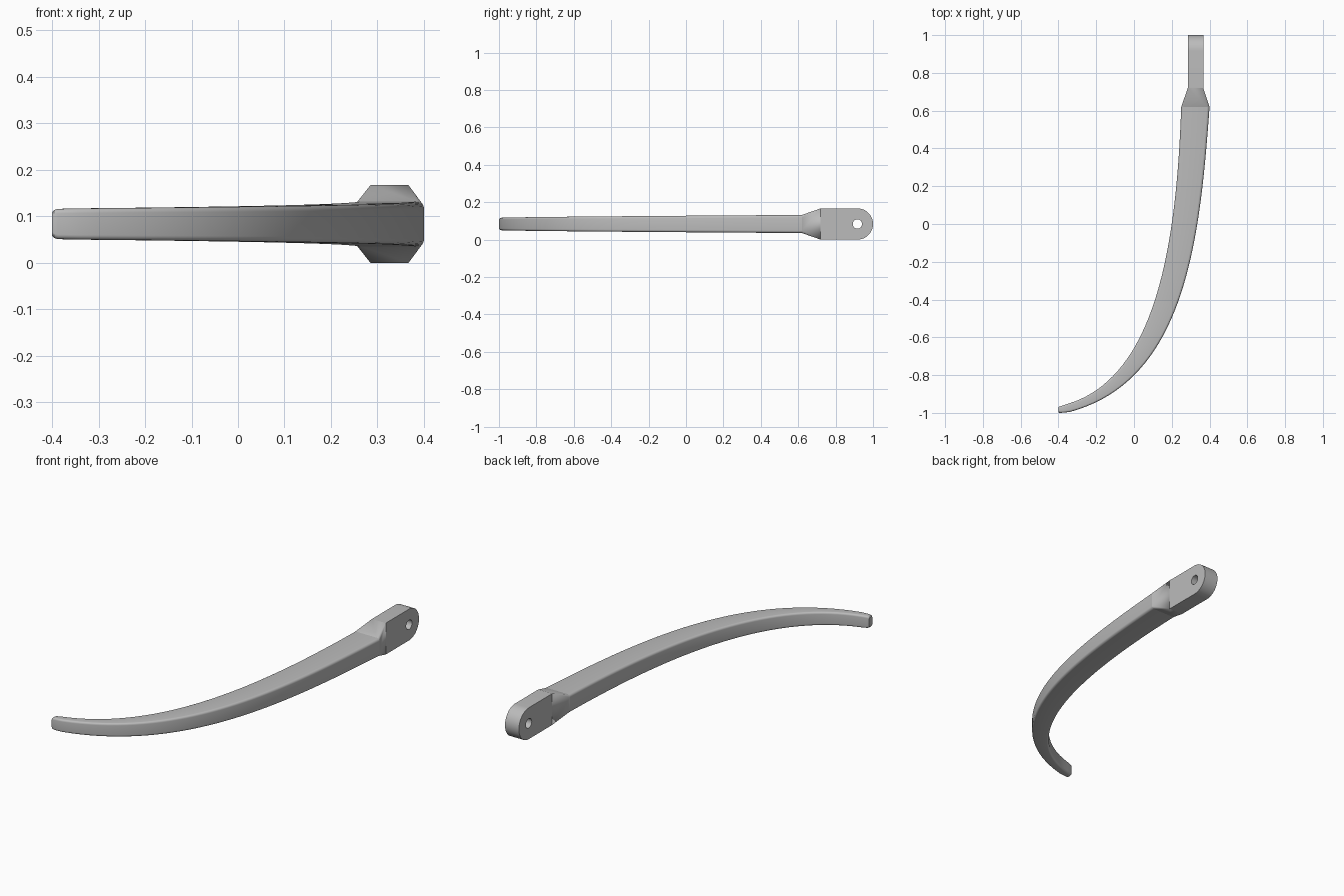
import bpy, bmesh, math
from mathutils import Vector
from mathutils.geometry import interpolate_bezier

if "Cube" in bpy.data.objects:
    bpy.data.objects.remove(bpy.data.objects["Cube"], do_unlink=True)

MID_Z = 0.0835
FILLET_STEPS = 5

metal = bpy.data.materials.new("plain grey metal")
metal.use_nodes = True
metal.diffuse_color = (0.5, 0.5, 0.5, 1)
metal.node_tree.nodes["Principled BSDF"].inputs["Base Color"].default_value = (0.5, 0.5, 0.5, 1)


def section(inner, outer, half, radius):
    """Rounded rectangle standing between two plan points."""
    inner, outer = Vector(inner), Vector(outer)
    width = (outer - inner).length
    across = (outer - inner) / width
    points = []
    for corner, (su, sz) in enumerate([(1, 1), (-1, 1), (-1, -1), (1, -1)]):
        for k in range(FILLET_STEPS + 1):
            a = (corner + k / FILLET_STEPS) * math.pi / 2
            u = width / 2 + su * (width / 2 - radius) + radius * math.cos(a)
            z = MID_Z + sz * (half - radius) + radius * math.sin(a)
            p = inner + across * u
            points.append((p.x, p.y, z))
    return points


def finish(obj):
    obj.data.materials.clear()
    obj.data.materials.append(metal)
    bpy.ops.object.select_all(action='DESELECT')
    obj.select_set(True)
    bpy.context.view_layer.objects.active = obj
    bpy.ops.object.shade_smooth_by_angle(angle=math.radians(30))


def clean(bm, mesh):
    bmesh.ops.remove_doubles(bm, verts=bm.verts, dist=0.00005)
    bmesh.ops.recalc_face_normals(bm, faces=bm.faces)
    bm.to_mesh(mesh)
    bm.free()


def loft(name, sections):
    """Skin a row of sections and close both ends."""
    bm = bmesh.new()
    rings = [[bm.verts.new(p) for p in s] for s in sections]
    n = len(rings[0])
    for a, b in zip(rings, rings[1:]):
        for i in range(n):
            j = (i + 1) % n
            bm.faces.new((a[i], a[j], b[j], b[i]))
    bm.faces.new(rings[0])
    bm.faces.new(rings[-1])
    mesh = bpy.data.meshes.new(name)
    clean(bm, mesh)
    obj = bpy.data.objects.new(name, mesh)
    bpy.context.collection.objects.link(obj)
    finish(obj)


def bezier(points, count):
    return [p.xy for p in interpolate_bezier(*[Vector((x, y, 0)) for x, y in points], count)]


# Curved tapering lever arm with a softened tip
COUNT = 40
inner_edge = bezier([(0.25, 0.62), (0.225, -0.1), (0.12, -0.82), (-0.36, -0.955)], COUNT)
outer_edge = bezier([(0.40, 0.62), (0.348, -0.1), (0.27, -0.83), (-0.34, -0.995)], COUNT)
arm = []
for i, (a, b) in enumerate(zip(inner_edge, outer_edge)):
    t = i / (COUNT - 1)
    arm.append(section(a, b, 0.0485 - 0.015 * t, 0.014 - 0.004 * t))
arm.append(section((-0.388, -0.964), (-0.388, -1.0), 0.0325, 0.010))
arm.append(section((-0.396, -0.967), (-0.396, -1.0), 0.030, 0.010))
arm.append(section((-0.40, -0.970), (-0.40, -0.998), 0.025, 0.009))
loft("lever_arm", arm)

# Collar flaring from the arm to the mounting tang
loft("collar", [section((0.25, 0.62), (0.40, 0.62), 0.0485, 0.014),
                section((0.285, 0.72), (0.367, 0.72), MID_Z, 0.0)])


# Mounting tang: round-ended plate with a pivot hole
def add_loop(curve, points):
    spline = curve.splines.new('POLY')
    spline.points.add(len(points) - 1)
    for sp, (x, y) in zip(spline.points, points):
        sp.co = (x, y, 0, 1)
    spline.use_cyclic_u = True


def arc(cx, cy, r, start, end, steps):
    return [(cx + r * math.cos(start + (end - start) * k / steps),
             cy + r * math.sin(start + (end - start) * k / steps)) for k in range(steps + 1)]


curve = bpy.data.curves.new("mounting_tang", 'CURVE')
curve.dimensions = '2D'
curve.fill_mode = 'BOTH'
curve.extrude = 0.041
pivot_y = 1 - MID_Z
add_loop(curve, [(0.72, 0)] + arc(pivot_y, MID_Z, MID_Z, -math.pi / 2, math.pi / 2, 24)
         + [(0.72, 2 * MID_Z)])
add_loop(curve, arc(pivot_y, MID_Z, 0.025, 0, math.tau, 24)[:-1])
tang = bpy.data.objects.new("mounting_tang", curve)
bpy.context.collection.objects.link(tang)
tang.location.x = 0.326
tang.rotation_euler = (math.pi / 2, 0, math.pi / 2)
bpy.ops.object.select_all(action='DESELECT')
tang.select_set(True)
bpy.context.view_layer.objects.active = tang
bpy.ops.object.convert(target='MESH')
tang = bpy.context.view_layer.objects.active
bm = bmesh.new()
bm.from_mesh(tang.data)
clean(bm, tang.data)
finish(tang)
